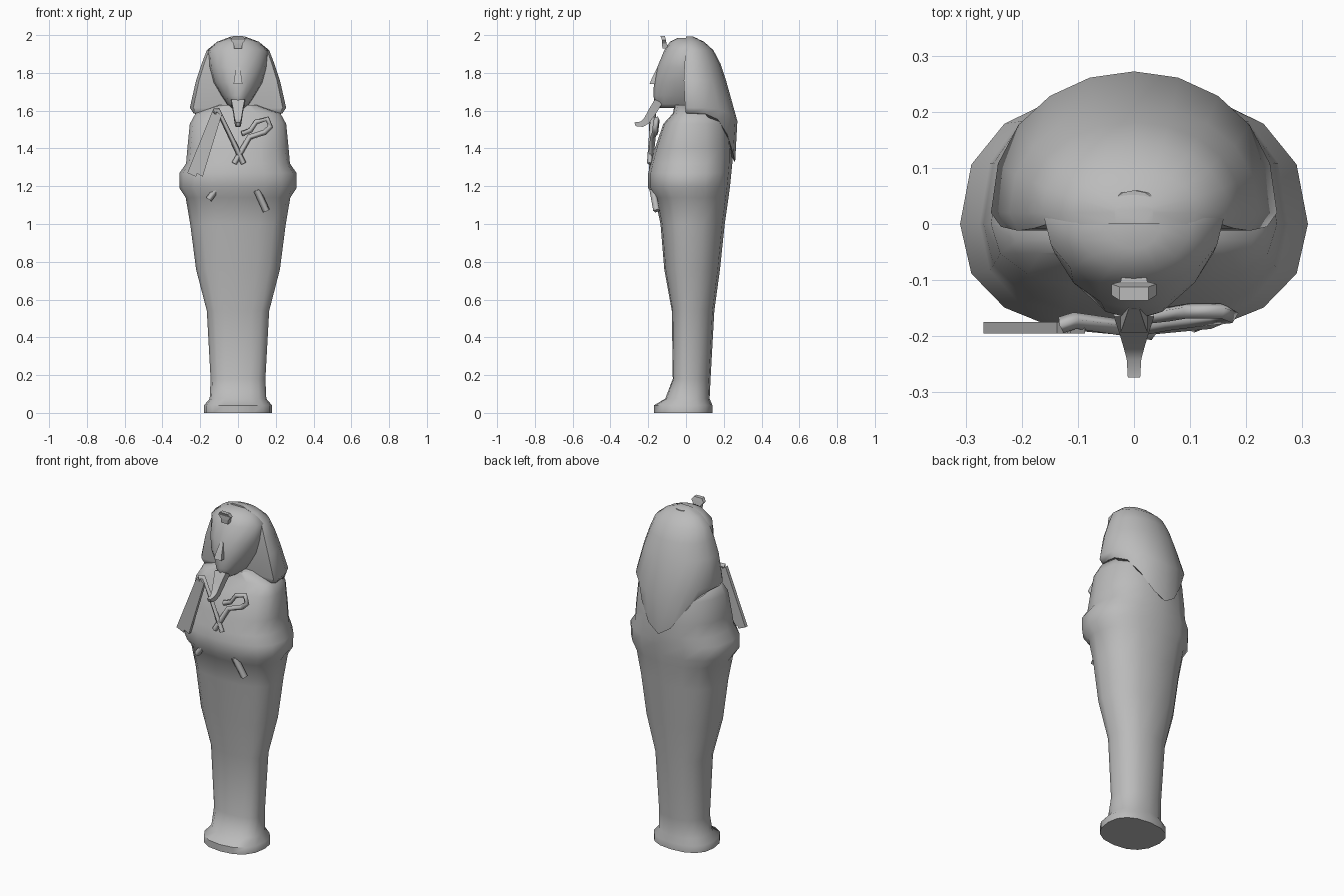
import bpy, bmesh, math
from mathutils import Vector

cube = bpy.data.objects.get("Cube")
if cube:
    bpy.data.objects.remove(cube, do_unlink=True)

stone = bpy.data.materials.new("grey_stone")
stone.use_nodes = True
GREY = (0.5, 0.5, 0.5, 1)
stone.diffuse_color = GREY
stone.node_tree.nodes["Principled BSDF"].inputs["Base Color"].default_value = GREY


def finish(name, bm, angle=None):
    bmesh.ops.recalc_face_normals(bm, faces=bm.faces)
    mesh = bpy.data.meshes.new(name)
    bm.to_mesh(mesh)
    bm.free()
    mesh.materials.append(stone)
    ob = bpy.data.objects.new(name, mesh)
    bpy.context.collection.objects.link(ob)
    if angle:
        bpy.ops.object.select_all(action="DESELECT")
        ob.select_set(True)
        bpy.context.view_layer.objects.active = ob
        bpy.ops.object.shade_smooth_by_angle(angle=math.radians(angle))
    return ob


def loft(name, rings, angle=None):
    """Skin a stack of closed point rings and cap both ends."""
    bm = bmesh.new()
    rows = [[bm.verts.new(p) for p in ring] for ring in rings]
    n = len(rows[0])
    for a, b in zip(rows, rows[1:]):
        for i in range(n):
            j = (i + 1) % n
            bm.faces.new((a[i], a[j], b[j], b[i]))
    bm.faces.new(rows[0])
    bm.faces.new(rows[-1])
    return finish(name, bm, angle)


def oval(z, w, front, back, mid=0.0, n=16, power=0.85):
    """Ring of half width w whose front and back depths differ."""
    pts = []
    for i in range(n):
        t = 2 * math.pi * i / n
        c, s = math.cos(t), math.sin(t)
        x = w * math.copysign(abs(c) ** power, c)
        depth = (back - mid) if s > 0 else (mid - front)
        y = mid + depth * math.copysign(abs(s) ** power, s)
        pts.append((x, y, z))
    return pts


def rect(c, half_w, half_d, tilt=0.0):
    """Small four-cornered ring; tilt lifts its front edge."""
    x, y, z = c
    return [(x + sx * half_w, y + sy * half_d, z - sy * tilt)
            for sx, sy in ((-1, -1), (1, -1), (1, 1), (-1, 1))]


def rod(name, points, radius=0.015):
    """Four-sided bar swept along a path."""
    curve = bpy.data.curves.new(name, "CURVE")
    curve.dimensions = "3D"
    curve.bevel_depth = radius
    curve.bevel_resolution = 0
    curve.use_fill_caps = True
    spline = curve.splines.new("POLY")
    spline.points.add(len(points) - 1)
    for p, co in zip(spline.points, points):
        p.co = (*co, 1)
    curve.materials.append(stone)
    ob = bpy.data.objects.new(name, curve)
    bpy.context.collection.objects.link(ob)


# Body with foot, elbow bulge, shoulders and neck: z, half width, front, back
body = [
    (0, .18, -.17, .14), (.04, .18, -.17, .14), (.075, .15, -.11, .125),
    (.18, .145, -.07, .13), (.54, .165, -.075, .15), (.76, .222, -.115, .18),
    (1.0, .253, -.135, .205), (1.14, .277, -.165, .225), (1.19, .31, -.2, .232),
    (1.27, .31, -.2, .24), (1.32, .275, -.188, .245), (1.4, .268, -.165, .245),
    (1.53, .255, -.12, .235), (1.585, .225, -.07, .22), (1.63, .1, -.06, .12),
]
loft("body", [oval(*row) for row in body], 50)

# Face and front of the head: z, half width, front
face = [
    (1.615, .04, -.14), (1.635, .06, -.167), (1.68, .09, -.172),
    (1.75, .132, -.17), (1.83, .153, -.152), (1.92, .16, -.115),
    (1.965, .105, -.085), (1.985, .05, -.045),
]
loft("face", [oval(z, w, f, .06, .01, power=1) for z, w, f in face], 55)


# Headcloth: rounded behind, flat lappets in front, tongue down the back
def cloth_ring(z, w, back, front, drop=0.0, n=10):
    pts = []
    for i in range(n + 1):
        t = math.pi * i / n
        s = math.sin(t)
        pts.append((w * math.cos(t), .02 + (back - .02) * s ** .9,
                    z - drop * s ** 4))
    return pts + [(-w * .93, front, z), (-w * .5, front, z),
                  (w * .5, front, z), (w * .93, front, z)]


cloth = [
    (1.585, .235, .26, .0, .26), (1.615, .255, .272, -.005, .07),
    (1.76, .222, .212, -.012), (1.85, .192, .182, -.008), (1.92, .165, .145, .0),
    (1.965, .11, .095, .0), (1.993, .035, .035, .0),
]
loft("headcloth", [cloth_ring(*row) for row in cloth], 50)

# Nose, brow cobra and curved beard
loft("nose", [rect((0, -.165, 1.74), .024, .028), rect((0, -.155, 1.78), .018, .022),
              rect((0, -.14, 1.83), .01, .012)])
loft("brow_cobra", [rect((0, -.105, 1.93), .02, .02), rect((0, -.115, 1.955), .024, .012),
                    rect((0, -.117, 1.975), .04, .01), rect((0, -.124, 1.995), .026, .012)])
loft("beard", [rect((0, -.145, 1.65), .036, .02, .01), rect((0, -.175, 1.6), .026, .02, .01),
               rect((0, -.21, 1.545), .018, .012, .014),
               rect((0, -.235, 1.528), .013, .006, .014),
               rect((0, -.27, 1.528), .011, .004, .01)], 40)

# Crook and flail crossed on the chest
rod("crook", [(-.02, -.19, 1.32), (.06, -.175, 1.46), (.14, -.165, 1.485),
              (.172, -.162, 1.515), (.155, -.155, 1.557), (.095, -.155, 1.54),
              (.065, -.16, 1.495), (.02, -.165, 1.478)])
rod("flail_handle", [(-.13, -.18, 1.595), (-.105, -.172, 1.6), (.03, -.192, 1.32)])
for name, top, low in (("flail_outer_lash", (-.137, -.113), (-.268, -.222)),
                       ("flail_inner_lash", (-.113, -.087), (-.222, -.187))):
    bm = bmesh.new()
    corners = [(top[0], 1.595), (top[1], 1.575), (low[1], 1.25), (low[0], 1.27)]
    sheet = bm.faces.new([bm.verts.new((x, -.195, z)) for x, z in corners])
    out = bmesh.ops.extrude_face_region(bm, geom=[sheet])["geom"]
    bmesh.ops.translate(bm, vec=Vector((0, .02, 0)),
                        verts=[v for v in out if isinstance(v, bmesh.types.BMVert)])
    finish(name, bm)

# Lower handle ends below the arms
rod("crook_end", [(-.11, -.165, 1.19), (-.155, -.165, 1.13)], .017)
rod("flail_end", [(.1, -.175, 1.18), (.125, -.165, 1.125), (.15, -.155, 1.07)], .02)
